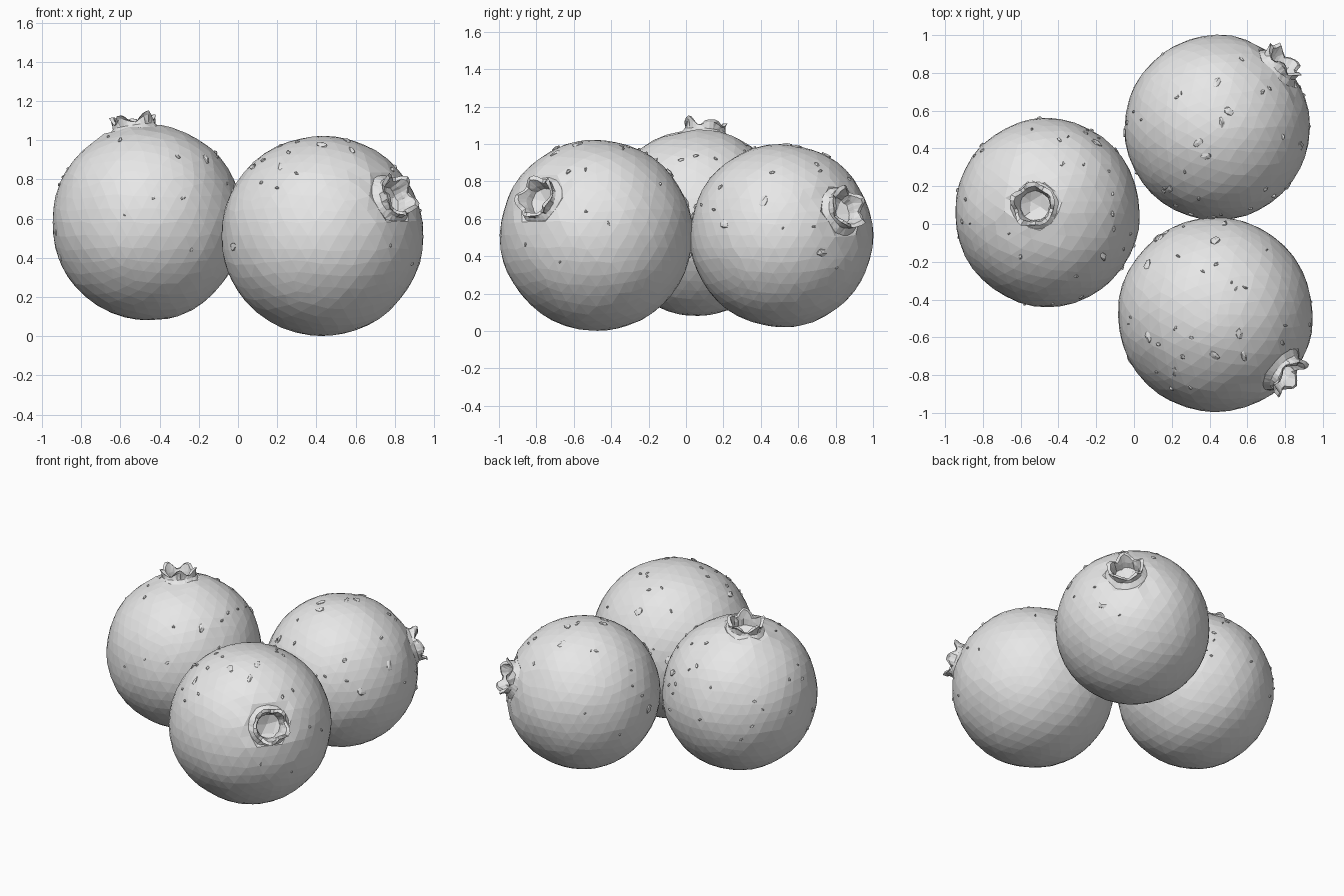
import bpy, bmesh, math, random
from mathutils import Vector, Matrix, noise

cube = bpy.data.objects.get("Cube")
if cube:
    bpy.data.objects.remove(cube)

random.seed(7)

grey = bpy.data.materials.new("berry_grey")
grey.use_nodes = True
grey.diffuse_color = (0.8, 0.8, 0.8, 1)
grey.node_tree.nodes["Principled BSDF"].inputs["Base Color"].default_value = (0.8, 0.8, 0.8, 1)


def finish(name, bm):
    bmesh.ops.recalc_face_normals(bm, faces=bm.faces[:])
    mesh = bpy.data.meshes.new(name)
    bm.to_mesh(mesh)
    bm.free()
    mesh.materials.append(grey)
    obj = bpy.data.objects.new(name, mesh)
    bpy.context.scene.collection.objects.link(obj)
    return obj


def random_dir():
    return Vector(random.gauss(0, 1) for _ in range(3)).normalized()


def surface_point(d, centre, size, frame, seed):
    """Point on the slightly lumpy skin, puckered and sunken around the crown."""
    local = frame.transposed() @ d
    away = math.acos(max(-1, min(1, local.z)))
    r = 1 + 0.012 * noise.noise(d * 2.2 + Vector((seed, 0, 0)))
    r += 0.004 * noise.noise(d * 7 + Vector((0, seed, 0)))
    # radial wrinkles fading out from the crown
    spin = Vector((local.x, local.y, 0)).normalized() * 3
    r += 0.025 * noise.noise(spin + Vector((seed, seed, 0))) * math.exp(-((away - 0.3) / 0.2) ** 2)
    # hollow inside the crown
    hollow = max(0, min(1, (0.22 - away) / 0.1))
    r -= 0.13 * hollow
    return centre + Vector(a * b for a, b in zip(d, size)) * r


def skin(name, *shape):
    bm = bmesh.new()
    bmesh.ops.create_icosphere(bm, subdivisions=4, radius=1)
    for v in bm.verts:
        d = (v.co + random_dir() * 0.014).normalized()
        v.co = surface_point(d, *shape)
    finish(name, bm)


def crown(name, base, frame, seed):
    """Ragged five-lobed calyx around the hollow: (radius, height, lobe share)."""
    rows = [(0.145, -0.025, 0), (0.108, 0.012, 0), (0.108, 0.04, 0.6),
            (0.116, 0.05, 1), (0.094, 0.048, 1), (0.082, 0.01, 0.2), (0.07, -0.08, 0)]
    n = 30
    bm = bmesh.new()
    rings = []
    for radius, height, lobe in rows:
        ring = []
        for i in range(n):
            a = math.tau * i / n
            wave = math.cos(5 * a + seed) + 0.8 * noise.noise(Vector((math.cos(a) * 3, math.sin(a) * 3, seed)))
            r = radius * (1 + 0.07 * lobe * wave) + random.uniform(-0.004, 0.004)
            p = Vector((r * math.cos(a), r * math.sin(a), height + 0.02 * lobe * wave))
            ring.append(bm.verts.new(base + frame @ p))
        rings.append(ring)
    for low, high in zip(rings, rings[1:]):
        for i in range(n):
            j = (i + 1) % n
            bm.faces.new((low[i], low[j], high[j], high[i]))
    bmesh.ops.triangulate(bm, faces=bm.faces[:])
    finish(name, bm)


def specks(name, count, axis, *shape):
    """Small raised flecks, mostly on the upper half."""
    bm = bmesh.new()
    while count:
        d = random_dir()
        if d.z < random.uniform(-0.4, 0.3) or d.dot(axis) > 0.92:
            continue
        count -= 1
        length = random.choice((0.009, 0.012, 0.015, 0.018, 0.034))
        width = length * random.uniform(0.35, 0.75)
        turn = d.to_track_quat('Z', 'Y').to_matrix().to_4x4()
        place = (Matrix.Translation(surface_point(d, *shape)) @ turn
                 @ Matrix.Rotation(random.uniform(0, math.tau), 4, 'Z')
                 @ Matrix.Diagonal((length, width, 0.009, 1)))
        new = bmesh.ops.create_icosphere(bm, subdivisions=1, radius=1, matrix=place)
        for v in new["verts"]:
            v.co += random_dir() * length * 0.12
    finish(name, bm)


# name, centre, half sizes, crown direction
berries = [
    ("left_view_berry", (-0.46, 0.06, 0.58), (0.49, 0.50, 0.50), (-0.07, 0.04, 0.5)),
    ("front_berry", (0.43, -0.48, 0.512), (0.516, 0.515, 0.512), (0.36, -0.30, 0.19)),
    ("back_berry", (0.44, 0.51, 0.51), (0.49, 0.49, 0.49), (0.33, 0.33, 0.14)),
]

for k, (name, centre, size, axis) in enumerate(berries):
    centre, axis = Vector(centre), Vector(axis).normalized()
    frame = axis.to_track_quat('Z', 'Y').to_matrix()
    shape = (centre, size, frame, k * 5.3 + 1.7)
    skin(name + "_skin", *shape)
    crown(name + "_crown", centre + axis * (sum(size) / 3 - 0.012), frame, k * 1.9 + 0.4)
    specks(name + "_specks", 38, axis, *shape)
